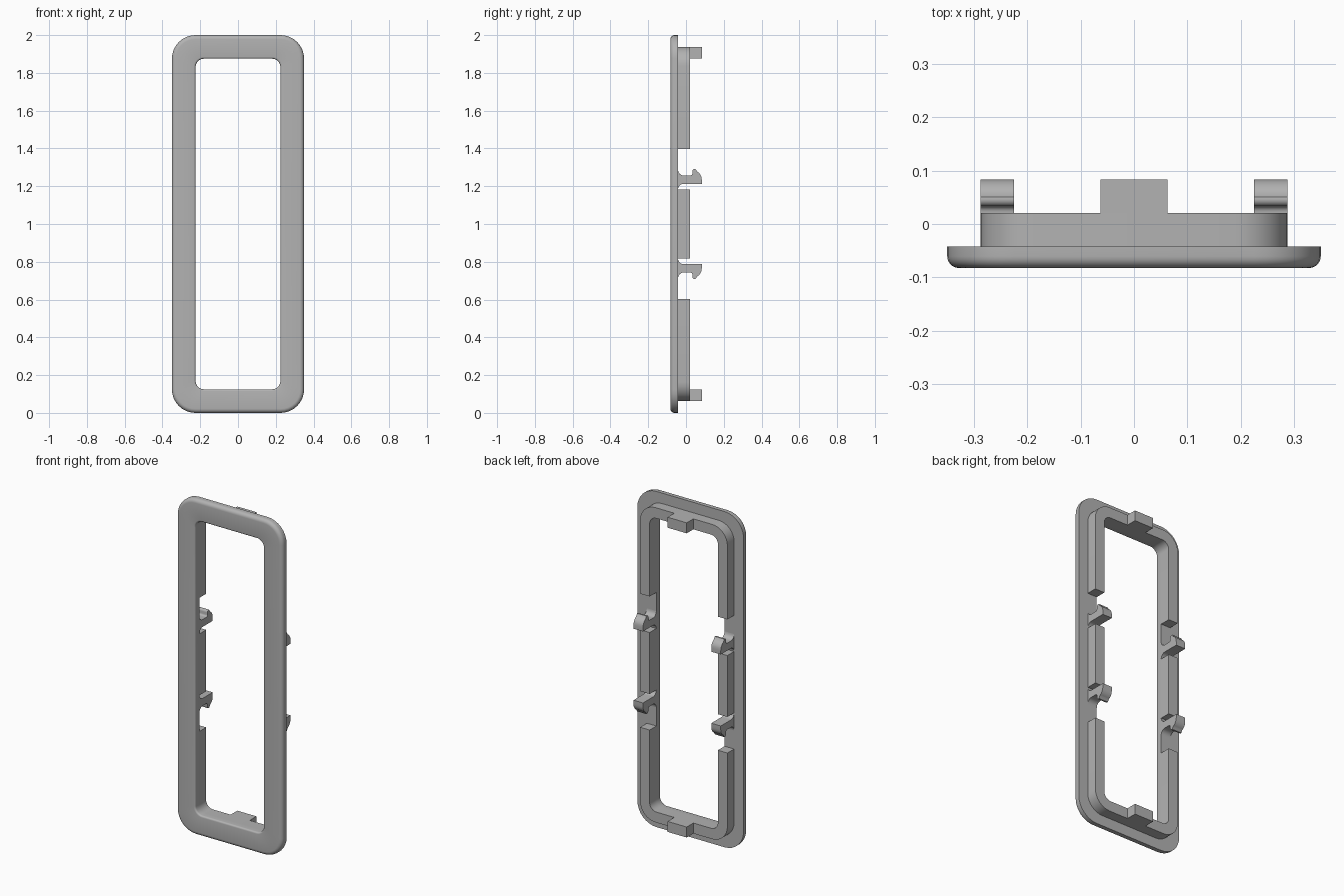
import bpy, bmesh
from math import sin, cos, pi, radians
from mathutils import Vector

cube = bpy.data.objects.get("Cube")
if cube:
    bpy.data.objects.remove(cube, do_unlink=True)

grey = bpy.data.materials.new("plain grey")
grey.use_nodes = True
GREY = (0.45, 0.45, 0.45, 1)
grey.diffuse_color = GREY
grey.node_tree.nodes["Principled BSDF"].inputs["Base Color"].default_value = GREY

FRONT, PLATE_BACK, RIM_BACK, TIP = -0.0825, -0.042, 0.021, 0.0835
HOLE_W, HOLE_H, HOLE_R = 0.225, 0.875, 0.045
RIM_W, RIM_H, RIM_R = 0.2875, 0.9375, 0.1
PLATE_W, PLATE_H, PLATE_R = 0.35, 1.0, 0.125


def arc(cx, cy, r, start, end, steps=8):
    """Points along an arc, angles in degrees."""
    angles = [radians(start + (end - start) * i / steps) for i in range(steps + 1)]
    return [(cx + r * cos(a), cy + r * sin(a)) for a in angles]


def rounded_rect(w, h, r):
    pts = []
    for sx, sz, a in ((1, 1, 0), (-1, 1, 90), (-1, -1, 180), (1, -1, 270)):
        pts += arc(sx * (w - r), sz * (h - r), r, a, a + 90)
    return pts


def finish(bm, name, mirror=(False, False, False)):
    """Turn a bmesh into an object centred on mid height, with mirrored copies."""
    bmesh.ops.recalc_face_normals(bm, faces=bm.faces)
    mesh = bpy.data.meshes.new(name)
    bm.to_mesh(mesh)
    bm.free()
    mesh.materials.append(grey)
    obj = bpy.data.objects.new(name, mesh)
    obj.location.z = 1
    bpy.context.collection.objects.link(obj)
    if any(mirror):
        mod = obj.modifiers.new("mirror", 'MIRROR')
        mod.use_axis = mirror
        mod.use_mirror_merge = False
    bpy.ops.object.select_all(action='DESELECT')
    obj.select_set(True)
    bpy.context.view_layer.objects.active = obj
    bpy.ops.object.shade_smooth_by_angle(angle=radians(35))
    return obj


def extrude(name, outline, move, mirror):
    """Extrude a flat outline of 3D points along a vector."""
    bm = bmesh.new()
    face = bm.faces.new([bm.verts.new(p) for p in outline])
    new = bmesh.ops.extrude_face_region(bm, geom=[face])["geom"]
    verts = [v for v in new if isinstance(v, bmesh.types.BMVert)]
    bmesh.ops.translate(bm, verts=verts, vec=Vector(move))
    return finish(bm, name, mirror)


def box(name, x0, x1, y0, y1, z0, z1, mirror):
    outline = [(x0, y0, z0), (x1, y0, z0), (x1, y0, z1), (x0, y0, z1)]
    return extrude(name, outline, (0, y1 - y0, 0), mirror)


# Front plate: rounded loops swept around its cross-section
sections = [(PLATE_W, PLATE_H, PLATE_R, PLATE_BACK)]
for inset, y in arc(0.022, FRONT + 0.022, 0.022, 180, 270, 6):
    sections.append((PLATE_W - inset, PLATE_H - inset, PLATE_R - inset, y))
for grow, y in arc(0.01, FRONT + 0.01, 0.01, 270, 180, 4):
    sections.append((HOLE_W + grow, HOLE_H + grow, HOLE_R + grow, y))
sections.append((HOLE_W, HOLE_H, HOLE_R, PLATE_BACK))
bm = bmesh.new()
loops = [[bm.verts.new((x, y, z)) for x, z in rounded_rect(w, h, r)]
         for w, h, r, y in sections]
for a, b in zip(loops, loops[1:] + loops[:1]):
    for i in range(len(a)):
        j = (i + 1) % len(a)
        bm.faces.new((a[i], a[j], b[j], b[i]))
finish(bm, "front_plate")

# Rim at the back: U-shaped ends and short side bars, with gaps for the clips
GAP_LOW, GAP_HIGH = 0.183, 0.398


def half_arch(w, h, r):
    return ([(w, GAP_HIGH)] + arc(w - r, h - r, r, 0, 90)
            + arc(r - w, h - r, r, 90, 180) + [(-w, GAP_HIGH)])


arch = half_arch(RIM_W, RIM_H, RIM_R) + half_arch(HOLE_W, HOLE_H, HOLE_R)[::-1]
extrude("rim_end", [(x, PLATE_BACK, z) for x, z in arch],
        (0, RIM_BACK - PLATE_BACK, 0), (False, False, True))
box("rim_side_bar", HOLE_W, RIM_W, PLATE_BACK, RIM_BACK, -GAP_LOW, GAP_LOW,
    (True, False, False))

# Locating tabs at the middle of each end
box("end_tab", -0.063, 0.063, RIM_BACK, TIP, HOLE_H, RIM_H, (False, False, True))

# Snap clips: filleted arm with a hooked tip
ARM_LOW, ARM_HIGH, FILLET = 0.213, 0.257, 0.03
base = PLATE_BACK + FILLET
profile = arc(base, ARM_LOW - FILLET, FILLET, 180, 90, 6)
profile += [(TIP, ARM_LOW), (TIP, 0.236)]
profile += arc(0.036, 0.236, 0.0475, 15, 62, 6)
profile += arc(0.046, 0.28, 0.0125, 70, 180, 6)
profile += arc(0.0225, 0.268, 0.011, 0, -90, 5)
profile += arc(base, ARM_HIGH + FILLET, FILLET, 270, 180, 6)
extrude("snap_clip", [(HOLE_W, y, z) for y, z in profile],
        (RIM_W - HOLE_W, 0, 0), (True, False, True))
